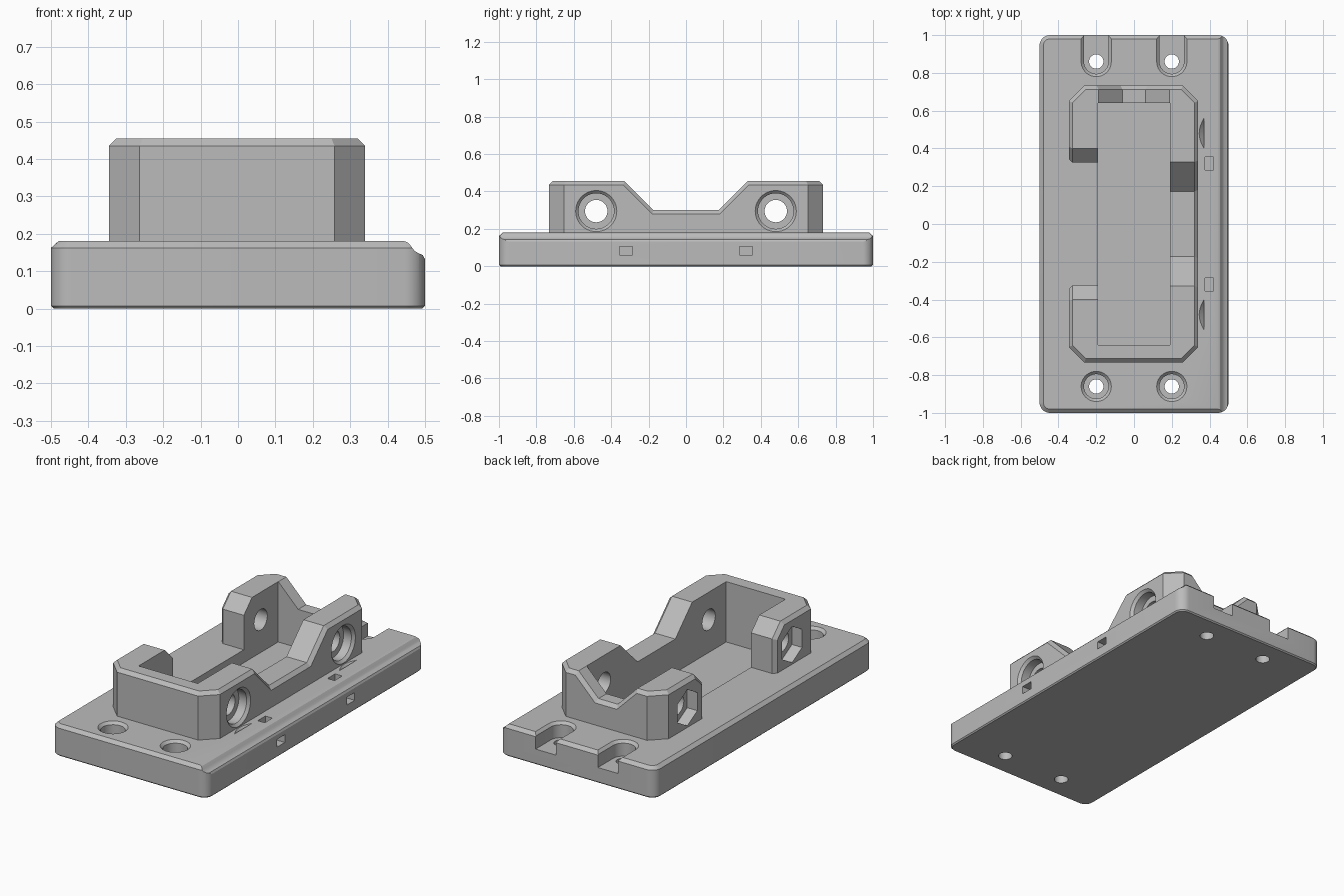
import bpy, bmesh
from math import pi, sin, cos, radians
from mathutils import Vector

cube = bpy.data.objects.get("Cube")
if cube:
    bpy.data.objects.remove(cube, do_unlink=True)

grey = bpy.data.materials.new("light grey plastic")
grey.use_nodes = True
grey.diffuse_color = (0.5, 0.5, 0.5, 1)
grey.node_tree.nodes["Principled BSDF"].inputs["Base Color"].default_value = (0.5, 0.5, 0.5, 1)

TOP, RIM, FLOOR = 0.18, 0.455, 0.105
CHAMFER = 0.02
HOLE_Z = 0.295


def loft(name, rings):
    """Closed solid through rings that all have the same number of points."""
    bm = bmesh.new()
    loops = [[bm.verts.new(p) for p in ring] for ring in rings]
    n = len(loops[0])
    for a, b in zip(loops, loops[1:]):
        for i in range(n):
            j = (i + 1) % n
            bm.faces.new((a[i], a[j], b[j], b[i]))
    bm.faces.new(loops[0][::-1])
    bm.faces.new(loops[-1])
    bmesh.ops.recalc_face_normals(bm, faces=bm.faces)
    mesh = bpy.data.meshes.new(name)
    bm.to_mesh(mesh)
    bm.free()
    obj = bpy.data.objects.new(name, mesh)
    obj.data.materials.append(grey)
    bpy.context.collection.objects.link(obj)
    return obj


def box(name, lo, hi):
    corners = [(lo[0], lo[1]), (hi[0], lo[1]), (hi[0], hi[1]), (lo[0], hi[1])]
    return loft(name, [[(x, y, z) for x, y in corners] for z in (lo[2], hi[2])])


def combine(target, tool, operation="DIFFERENCE"):
    tool.hide_render = True
    mod = target.modifiers.new(operation.title(), "BOOLEAN")
    mod.operation, mod.solver, mod.object = operation, "EXACT", tool
    bpy.context.view_layer.objects.active = target
    bpy.ops.object.modifier_apply(modifier=mod.name)
    bpy.data.objects.remove(tool, do_unlink=True)


def grow(points, d):
    """Offset a convex counter-clockwise outline outwards by d."""
    pts = [Vector(p) for p in points]
    out = []
    for i, p in enumerate(pts):
        e1 = (p - pts[i - 1]).normalized()
        e2 = (pts[(i + 1) % len(pts)] - p).normalized()
        n1, n2 = Vector((e1.y, -e1.x)), Vector((e2.y, -e2.x))
        out.append(p + (n1 + n2) * d / (1 + n1.dot(n2)))
    return out


def circle(r, n=40, start=0.0):
    return [(r * cos(start + 2 * pi * i / n), r * sin(start + 2 * pi * i / n)) for i in range(n)]


def rounded_rect(hx, hy, r, steps=8):
    pts = []
    for k, (sx, sy) in enumerate([(1, 1), (-1, 1), (-1, -1), (1, -1)]):
        for i in range(steps + 1):
            a = pi / 2 * (k + i / steps)
            pts.append((sx * (hx - r) + r * cos(a), sy * (hy - r) + r * sin(a)))
    return pts


# Base plate with rounded corners and chamfered rims
sections = [(0.007, 0), (0, 0.007), (0, TOP - 0.018), (CHAMFER, TOP)]
bracket = loft("mounting_bracket", [
    [(x, y, z) for x, y in rounded_rect(0.5 - d, 1 - d, 0.055 - d)] for d, z in sections])

# Moulded long edge on the left side
edge = [(0.443, 0.181), (0.455, 0.176), (0.464, 0.165), (0.472, 0.154), (0.484, 0.147),
        (0.494, 0.143), (0.501, 0.13), (0.6, 0.13), (0.6, 0.3), (0.443, 0.3)]
combine(bracket, loft("edge_cutter", [[(x, y, z) for x, z in edge] for y in (-1.1, 1.1)]))

# Cradle wall block with clipped corners and a chamfered rim
x0, x1, yh, clip = -0.345, 0.34, 0.733, 0.082
plan = [(x0 + clip, -yh), (x1 - clip, -yh), (x1, -yh + clip), (x1, yh - clip),
        (x1 - clip, yh), (x0 + clip, yh), (x0, yh - clip), (x0, -yh + clip)]
cradle = loft("cradle", [[(x, y, z) for x, y in grow(plan, -d)]
                         for d, z in [(0, 0.15), (0, RIM - CHAMFER), (CHAMFER, RIM)]])


# Openings in three walls, flared at the outside so the rim chamfer follows them
def notch(half_bottom, bottom, slope_start):
    h, up = half_bottom, 0.2
    rise = RIM + up - slope_start
    pts = [(-h, bottom), (h, bottom)]
    if slope_start > bottom:
        pts.append((h, slope_start))
    pts += [(h + rise, RIM + up), (-h - rise, RIM + up)]
    if slope_start > bottom:
        pts.append((-h, slope_start))
    return pts


def flared(profile, inner, outer, place):
    way = 1 if outer > inner else -1
    stations = [(inner, 0), (outer - way * CHAMFER, 0), (outer + way * 0.03, CHAMFER + 0.03)]
    return loft("notch_cutter", [[place(t, u, z) for u, z in grow(profile, d)]
                                 for t, d in stations])


along_x = lambda t, u, z: (t, u, z)
along_y = lambda t, u, z: (u, t, z)
combine(cradle, flared(notch(0.173, 0.3, 0.3), 0.1, x1, along_x))
combine(cradle, flared(notch(0.325, 0.1, 0.38), -0.1, x0, along_x))
combine(cradle, flared(notch(0.062, 0.328, 0.328), 0.5, yh, along_y))

combine(bracket, cradle, "UNION")

# Pocket that runs down into the plate
combine(bracket, box("pocket_cutter", (-0.19, -0.64, FLOOR), (0.19, 0.64, 0.8)))

# Cross bolts: counterbore on one side, hexagonal nut seat on the other
for y in (-0.48, 0.48):
    bore = [(-0.5, 0.06), (0.275, 0.06), (0.275, 0.095), (0.325, 0.095), (0.34, 0.11), (0.37, 0.14)]
    combine(bracket, loft("bolt_cutter", [
        [(x, y + u, HOLE_Z + v) for u, v in circle(r)] for x, r in bore]))
    combine(bracket, loft("nut_cutter", [
        [(x, y + u, HOLE_Z + v) for u, v in circle(0.105, 6, pi / 2)] for x in (-0.5, -0.28)]))

# Plate screws: round seats at the front, seats open to the edge at the back
seat = [(0.065, 0.09), (0.065, TOP - 0.015), (0.08, TOP), (0.1, TOP + 0.02)]
for x in (-0.2, 0.2):
    for y, is_open in ((-0.86, False), (0.86, True)):
        rings = []
        for r, z in seat:
            if is_open:
                arc = [(r * cos(pi + pi * i / 20), r * sin(pi + pi * i / 20)) for i in range(21)]
                outline = arc + [(r, 0.3), (-r, 0.3)]
            else:
                outline = circle(r)
            rings.append([(x + u, y + v, z) for u, v in outline])
        combine(bracket, loft("seat_cutter", rings))
        combine(bracket, loft("screw_cutter", [
            [(x + u, y + v, z) for u, v in circle(0.038, 28)] for z in (-0.1, 0.15)]))

# Tie channels from the plate top out through the side
for y in (-0.32, 0.32):
    channel = [(0.375, 0.06), (0.6, 0.06), (0.6, 0.105), (0.42, 0.105), (0.42, 0.3), (0.375, 0.3)]
    combine(bracket, loft("channel_cutter", [
        [(x, y + s, z) for x, z in channel] for s in (-0.035, 0.035)]))

# Smooth the round parts, keep the edges crisp
bpy.ops.object.select_all(action="DESELECT")
bracket.select_set(True)
bpy.context.view_layer.objects.active = bracket
bpy.ops.object.shade_smooth_by_angle(angle=radians(25))
